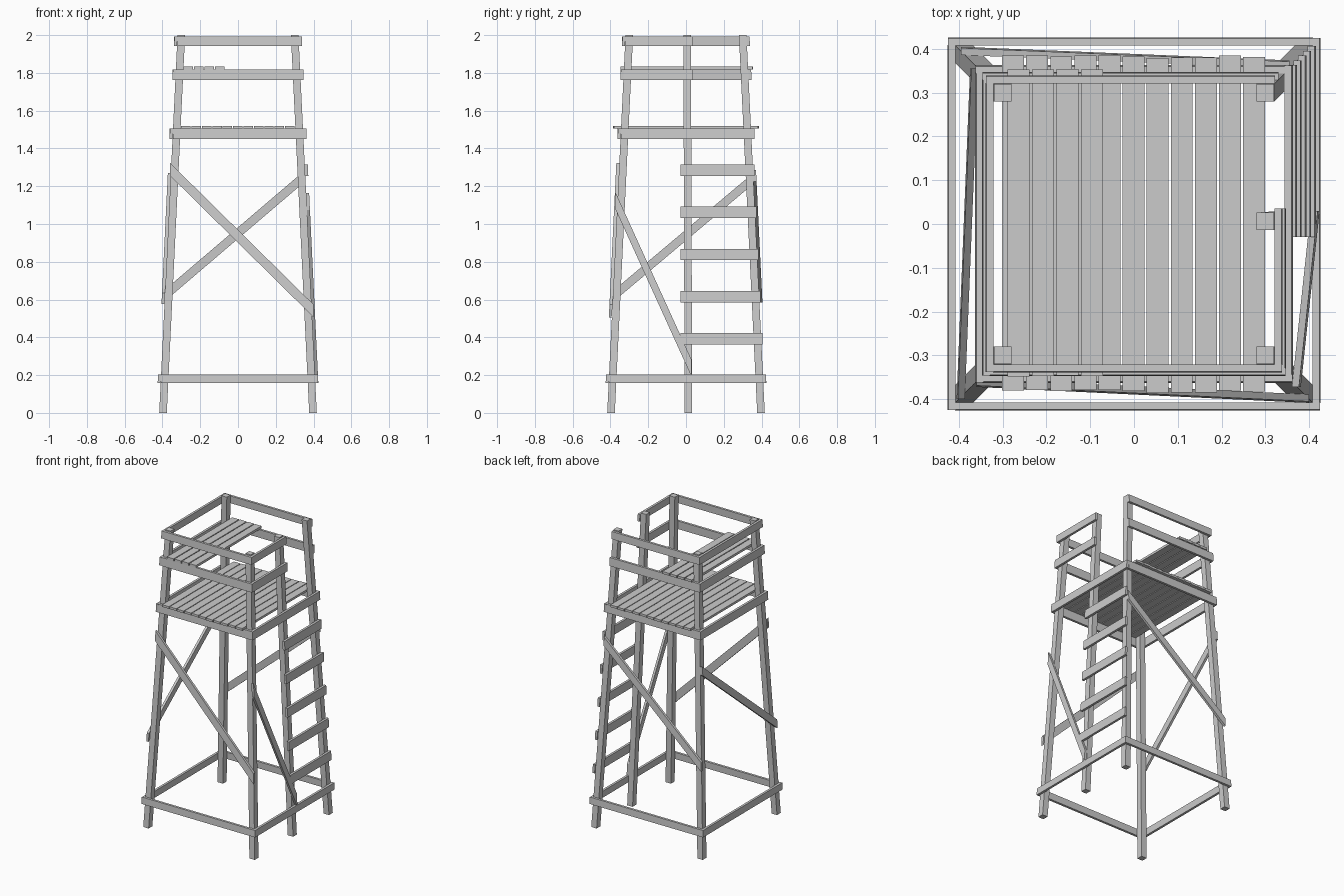
import bpy, bmesh, random
from mathutils import Matrix, Vector

if "Cube" in bpy.data.objects:
    bpy.data.objects.remove(bpy.data.objects["Cube"])

random.seed(4)
T = 0.016                                   # board thickness
SIDES = {"front": 0, "right": 1, "back": 2, "left": 3}


def solid(name, pts):
    """Six-sided block: pts are two matching loops of four corners."""
    bm = bmesh.new()
    v = [bm.verts.new(p) for p in pts]
    bm.faces.new(v[:4])
    bm.faces.new(v[4:])
    for i in range(4):
        j = (i + 1) % 4
        bm.faces.new((v[i], v[j], v[j + 4], v[i + 4]))
    bmesh.ops.recalc_face_normals(bm, faces=bm.faces)
    me = bpy.data.meshes.new(name)
    bm.to_mesh(me)
    bm.free()
    ob = bpy.data.objects.new(name, me)
    bpy.context.collection.objects.link(ob)
    return ob


def outer(z):
    """Distance of the outer leg face from the centre at height z."""
    return 0.417 - 0.0485 * z


def board(name, side, a, b, h, t=T):
    """Board lying on a sloping tower face from (u, z) a to b, vertical height h."""
    rot = Matrix.Rotation(SIDES[side] * 1.5707963268, 3, 'Z')
    pts = []
    for u, z in (a, b):
        for dz, d in ((-h / 2, 0), (h / 2, 0), (h / 2, t), (-h / 2, t)):
            pts.append(rot @ Vector((u, -(outer(z + dz) + d), z + dz)))
    solid(name, pts)


def leg(name, bottom, top, s=0.02):
    pts = []
    for (x, y), z in ((bottom, 0), (top, 2)):
        pts += [(x + i * s, y + j * s, z) for i, j in ((-1, -1), (1, -1), (1, 1), (-1, 1))]
    solid(name, pts)


def plank(name, x, w, y0, y1, z0, z1):
    solid(name, [(x + i * w / 2, y, z) for z in (z0, z1)
                 for i, y in ((-1, y0), (1, y0), (1, y1), (-1, y1))])


# Legs: four corners and one ladder post
for nx, sx in (("left", -1), ("right", 1)):
    for ny, sy in (("front", -1), ("back", 1)):
        leg(f"{ny}_{nx}_leg", (sx * 0.397, sy * 0.397), (sx * 0.30, sy * 0.30))
leg("ladder_post", (0.397, 0.013), (0.30, 0.006))

# Horizontal rings: base, deck frame, seat rail, top rail
for ring, z, h in (("base_beam", 0.18, 0.046), ("deck_beam", 1.477, 0.056),
                   ("seat_rail", 1.79, 0.056), ("top_rail", 1.968, 0.05)):
    o = outer(z)
    for side in SIDES:
        half = side == "right" and "rail" in ring      # entrance gap
        board(f"{side}_{ring}", side, (-o, z), (0.035 if half else o + T, z), h)

# Ladder rungs
for i in range(5):
    z = 0.392 + i * 0.2233
    board(f"ladder_rung_{i + 1}", "right", (-0.03, z), (outer(z) + 0.008, z), 0.06)

# Diagonal braces
board("front_brace", "front", (-0.36, 1.29), (0.40, 0.54), 0.068)
board("back_brace", "back", (-0.355, 1.255), (0.395, 0.615), 0.06)
board("left_brace", "left", (-0.355, 1.24), (0.40, 0.605), 0.058)
board("right_brace", "right", (-0.372, 1.12), (0.03, 0.235), 0.09)

# Deck planks
for i in range(11):
    e = 0.382 + random.uniform(-0.004, 0.004)
    plank(f"deck_plank_{i + 1}", -0.276 + i * 0.055, 0.05, -e, 0.764 - e, 1.505, 1.52)

# Seat planks resting on the rails
for i in range(4):
    e = 0.35 + random.uniform(-0.005, 0.005)
    plank(f"seat_plank_{i + 1}", -0.264 + i * 0.056, 0.05, -e, 0.70 - e, 1.818, 1.834)
